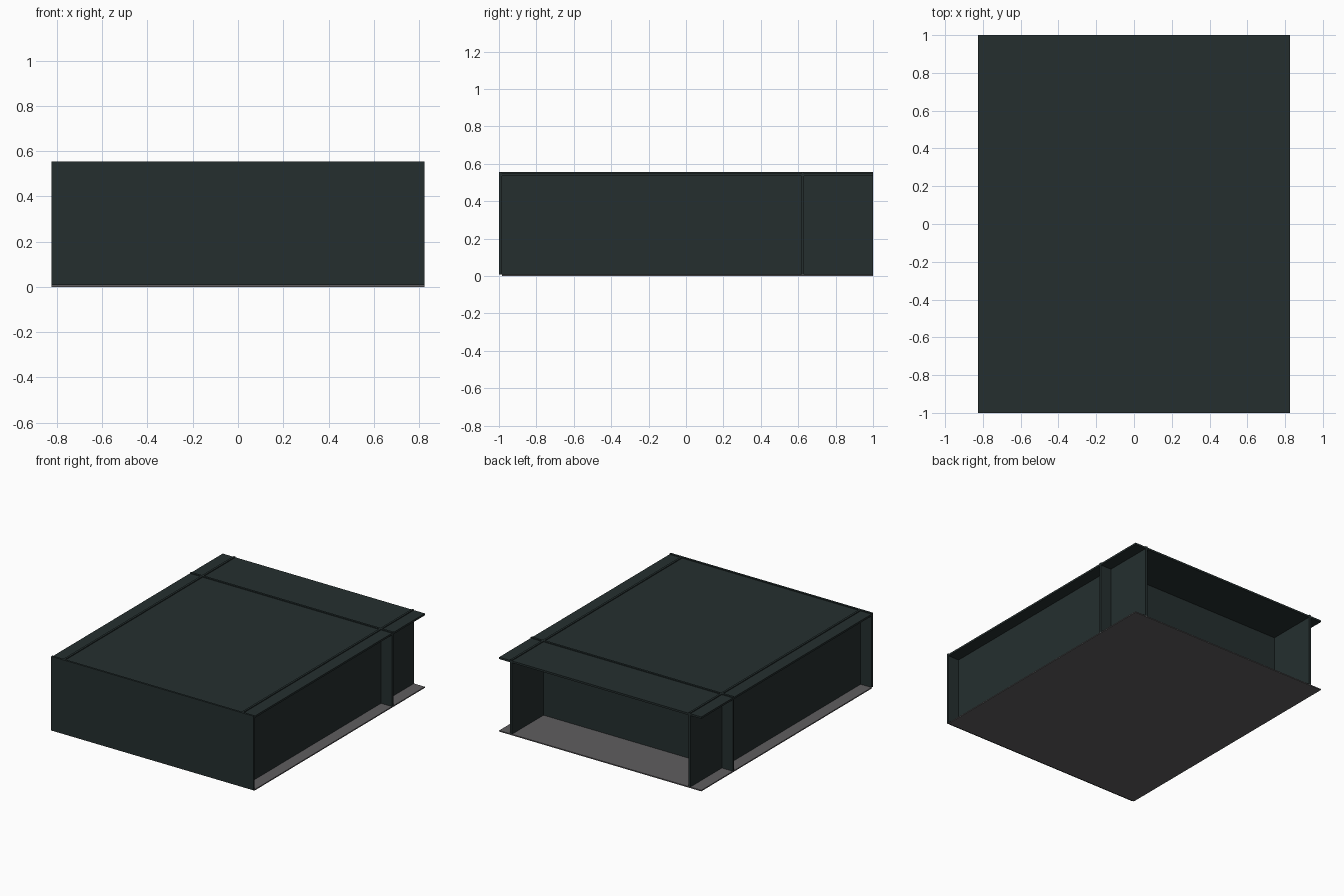
import bpy

cube = bpy.data.objects.get("Cube")
if cube:
    bpy.data.objects.remove(cube, do_unlink=True)


def make_material(name, color):
    mat = bpy.data.materials.new(name)
    mat.use_nodes = True
    mat.diffuse_color = color
    mat.node_tree.nodes["Principled BSDF"].inputs["Base Color"].default_value = color
    return mat


def panel(name, low, high, mat):
    """Flat board spanning two opposite corners."""
    bpy.ops.mesh.primitive_cube_add(size=1)
    obj = bpy.context.object
    obj.name = name
    for v in obj.data.vertices:
        v.co = [lo if c < 0 else hi for c, lo, hi in zip(v.co, low, high)]
    obj.data.materials.append(mat)
    return obj


dark = make_material("dark green board", (0.018, 0.028, 0.028, 1))
grey = make_material("grey base", (0.115, 0.11, 0.115, 1))

W, D, H = 0.825, 1.0, 0.555     # half width, half depth, height
T = 0.015                       # board thickness
BASE = 0.008                    # base thickness
ROOF = H - 0.006                # boards stand slightly proud of the roof

# Base and roof
panel("base_board", (-W, -D + T, 0), (W, D, BASE), grey)
panel("roof_board", (-W, -D + T, H - 0.02), (W, D, ROOF), dark)

# Full-width upright boards
panel("front_board", (-W, -D, BASE), (W, -D + T, H), dark)
panel("rear_cross_board", (-W, 0.617, BASE), (W, 0.617 + T, H), dark)

# Inset side boards running the full depth
for side, x in (("right", -0.728), ("left", 0.728)):
    panel(side + "_side_board", (x - T / 2, -D + T, BASE), (x + T / 2, D, H), dark)
